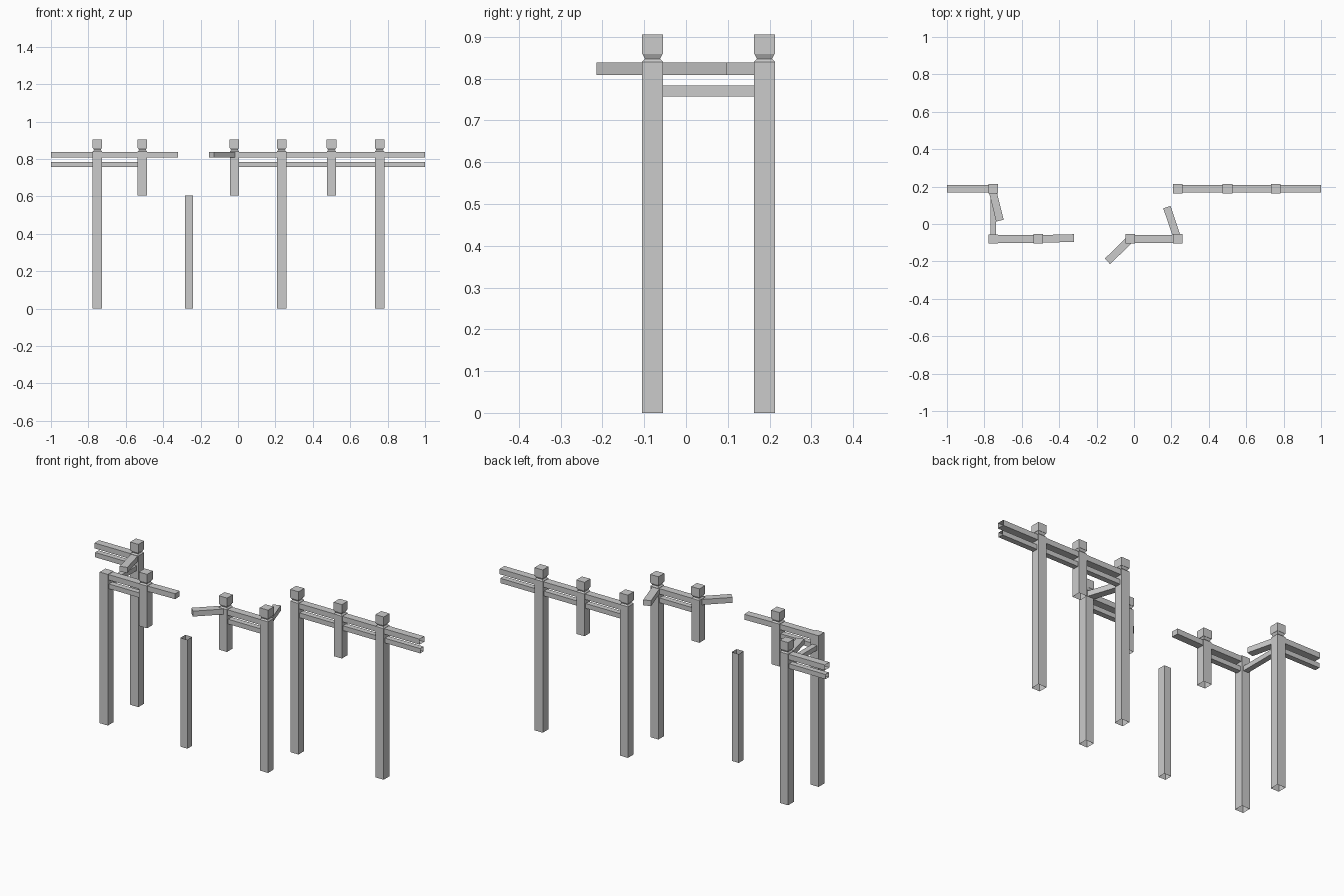
import bpy, bmesh
from mathutils import Vector

if "Cube" in bpy.data.objects:
    bpy.data.objects.remove(bpy.data.objects["Cube"])

FRONT, BACK = -0.08, 0.188      # the two fence lines
TOP = 0.84


def finish(bm, name):
    bmesh.ops.recalc_face_normals(bm, faces=bm.faces)
    mesh = bpy.data.meshes.new(name)
    bm.to_mesh(mesh)
    bm.free()
    obj = bpy.data.objects.new(name, mesh)
    bpy.context.collection.objects.link(obj)
    return obj


def skin(name, rings, close_start, close_end):
    """Join a stack of four-cornered rings; ends may stay open."""
    bm = bmesh.new()
    loops = [[bm.verts.new(p) for p in ring] for ring in rings]
    for a, b in zip(loops, loops[1:]):
        for i in range(4):
            j = (i + 1) % 4
            bm.faces.new((a[i], a[j], b[j], b[i]))
    if close_start:
        bm.faces.new(loops[0])
    if close_end:
        bm.faces.new(loops[-1])
    return finish(bm, name)


CORNERS = ((-1, -1), (1, -1), (1, 1), (-1, 1))


def post(name, x, y, bottom, top=TOP, half=0.025, cap=True, closed=True):
    profile = [(half, bottom), (half, top)]
    if cap:  # pinched neck and square finial
        profile += [(0.018, 0.847), (0.024, 0.859), (0.0255, 0.859), (0.0255, 0.905)]
    rings = [[(x + r * u, y + r * v, z) for u, v in CORNERS] for r, z in profile]
    return skin(name, rings, False, closed)


def rail(name, start, end, lower=False, open_end=False):
    z, w, h = (0.77, 0.015, 0.0133) if lower else (0.823, 0.0205, 0.015)
    a, b = Vector((*start, z)), Vector((*end, z))
    side = (b - a).normalized().cross(Vector((0, 0, 1)))
    rings = [[p + side * (w * u) + Vector((0, 0, h * v)) for u, v in CORNERS]
             for p in (a, b)]
    return skin(name, rings, True, not open_end)


# Full-height posts
for x, y, cap in ((-0.752, BACK, True), (-0.752, FRONT, False), (0.233, FRONT, True),
                  (0.233, BACK, True), (0.757, BACK, True)):
    post("tall_post", x, y, 0, cap=cap)

# Hanging short posts
for x, y in ((-0.511, FRONT), (-0.019, FRONT), (0.5, BACK)):
    post("short_post", x, y, 0.605)

# Snapped post stump, open on top
post("broken_post", -0.262, FRONT, 0, top=0.605, half=0.0215, cap=False, closed=False)

# Straight double rails
for lower in (False, True):
    label = "lower_rail" if lower else "upper_rail"
    rail(label, (-0.752, BACK), (-1, BACK), lower, True)
    rail(label, (0.233, BACK), (1, BACK), lower, True)
    rail(label, (-0.752, FRONT), (-0.511, FRONT), lower)
    rail(label, (-0.019, FRONT), (0.233, FRONT), lower)

# Lower rail joining the two fence lines
rail("side_lower_rail", (-0.752, FRONT), (-0.752, BACK), lower=True)

# Broken rails swung out of line
for start, end in (((-0.511, FRONT), (-0.32, -0.075)),
                   ((-0.019, FRONT), (-0.142, -0.2)),
                   ((0.233, FRONT), (0.176, 0.09)),
                   ((-0.758, 0.185), (-0.717, 0.018))):
    rail("broken_rail", start, end)
